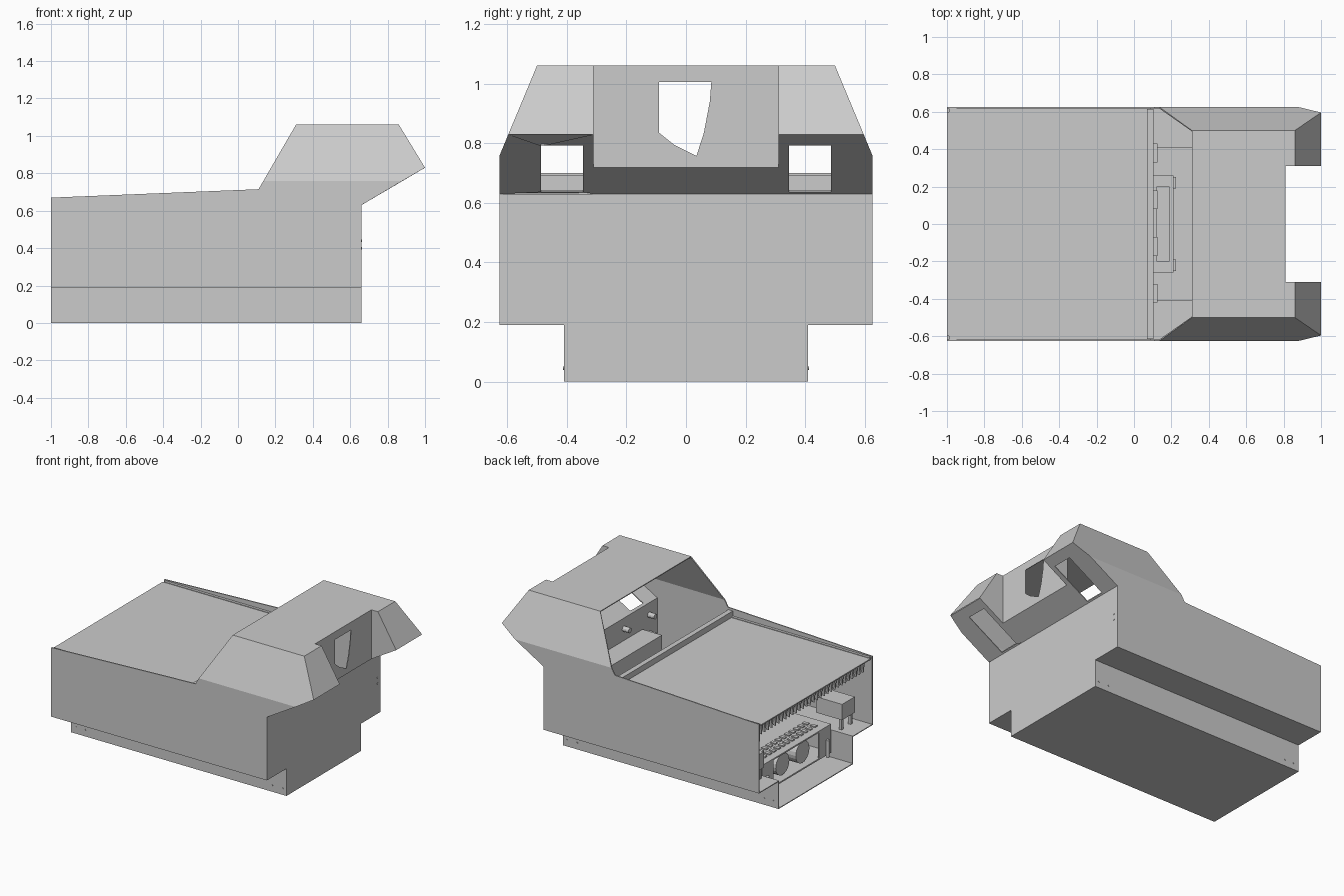
import bpy, bmesh, math
from mathutils import Matrix, Vector

if "Cube" in bpy.data.objects:
    bpy.data.objects.remove(bpy.data.objects["Cube"])


def finish(bm, name):
    me = bpy.data.meshes.new(name)
    bm.to_mesh(me)
    bm.free()
    ob = bpy.data.objects.new(name, me)
    bpy.context.collection.objects.link(ob)
    return ob


def add_box(bm, x0, x1, y0, y1, z0, z1):
    m = Matrix.Translation(((x0 + x1) / 2, (y0 + y1) / 2, (z0 + z1) / 2)) @ \
        Matrix.Diagonal((x1 - x0, y1 - y0, z1 - z0, 1))
    bmesh.ops.create_cube(bm, size=1, matrix=m)


def boxes(name, items):
    bm = bmesh.new()
    for b in items:
        add_box(bm, *b)
    return finish(bm, name)


def prism_x(name, outline, x0, x1):
    """Extrude a (y, z) outline along x."""
    bm = bmesh.new()
    f = bm.faces.new([bm.verts.new((x0, y, z)) for y, z in outline])
    r = bmesh.ops.extrude_face_region(bm, geom=[f])
    bmesh.ops.translate(bm, vec=(x1 - x0, 0, 0),
                        verts=[v for v in r['geom'] if isinstance(v, bmesh.types.BMVert)])
    bmesh.ops.recalc_face_normals(bm, faces=bm.faces[:])
    return finish(bm, name)


def add_cyl(bm, loc, axis, r, depth, seg=12):
    rot = Vector((0, 0, 1)).rotation_difference(Vector(axis)).to_matrix().to_4x4()
    bmesh.ops.create_cone(bm, cap_ends=True, segments=seg, radius1=r, radius2=r,
                          depth=depth, matrix=Matrix.Translation(loc) @ rot)


# Outer shell: half outlines mirrored across y = 0
W, T, N = 0.625, 0.41, 0.31
shell = bmesh.new()


def mir(pts):
    return [(x, -y, z) for x, y, z in reversed(pts)]


def face(pts):
    shell.faces.new([shell.verts.new(p) for p in pts])


def pair(*pts):
    face(pts)
    face(mir(pts))


def across(*pts):
    face(list(pts) + mir(pts))


A, B, C = (0.66, W, 0.63), (0.88, W, 0.76), (1.0, 0.596, 0.83)
D, E, F = (0.86, 0.5, 1.06), (0.31, 0.5, 1.06), (0.136, W, 0.76)
G, H, K, L = (0.81, N, 0.718), (1.0, N, 0.83), (0.86, N, 1.06), (0.81, N, 1.06)
M = (0.66, N, 0.63)
pair((-1, W, 0.19), (0.66, W, 0.19), A, B, F, (0.11, W, 0.715), (-1, W, 0.67))  # side
pair((-1, T, 0.19), (0.66, T, 0.19), (0.66, W, 0.19), (-1, W, 0.19))            # ledge
pair((-1, T, 0), (0.66, T, 0), (0.66, T, 0.19), (-1, T, 0.19))                  # tub side
across((-1, T, 0), (0.66, T, 0))                                               # floor
across((0.66, T, 0), (0.66, T, 0.19), (0.66, W, 0.19), A, M)                    # nose
pair(A, B, C, H, G, M)                                                         # chin
across(G, M)
pair(F, B, C, D, E)                                                            # cab side
pair(C, D, K, H)                                                               # brow
across(E, D, K, L)                                                             # roof
pair(G, H, K, L)                                                               # notch
across(G, L)
bmesh.ops.remove_doubles(shell, verts=shell.verts[:], dist=1e-4)
bmesh.ops.recalc_face_normals(shell, faces=shell.faces[:])
body = finish(shell, "body_shell")
sol = body.modifiers.new("thickness", 'SOLIDIFY')
sol.thickness, sol.offset = 0.008, -1

# Openings in the chin and the notch wall
cutters = [prism_x("notch_window_cutter",
                   [(-0.09, 1.005), (0.085, 1.005), (0.08, 0.94), (0.06, 0.835), (0.035, 0.757),
                    (-0.04, 0.795), (-0.09, 0.835)], 0.77, 0.85)]
for s in (-1, 1):
    y0, y1 = sorted((s * 0.345, s * 0.487))
    cutters.append(boxes("chin_window_cutter", [(0.67, 0.935, y0, y1, 0.60, 0.82)]))
for c in cutters:
    c.hide_render = True
    c.hide_viewport = True
    b = body.modifiers.new("opening", 'BOOLEAN')
    b.operation, b.solver, b.object = 'DIFFERENCE', 'EXACT', c

# Deck, its side flanges and the raised lip before the cab
boxes("deck_plate", [(-1, 0.08, -0.6, 0.6, 0.652, 0.66)])
boxes("deck_flanges", [(-0.99, 0.09, s * 0.608 - 0.009, s * 0.608 + 0.009, 0.648, 0.664)
                       for s in (-1, 1)])
boxes("deck_lip", [(0.07, 0.085, -0.615, 0.615, 0.3, 0.70), (0.085, 0.105, -0.615, 0.615, 0.69, 0.70)])

# Hanging comb of pointed fins at the open rear
bm = bmesh.new()
for i in range(30):
    y = -0.56 + i * 0.0386
    top = [bm.verts.new((x, y + d, 0.652)) for x, d in
           ((-0.975, -0.014), (-0.975, 0.014), (-0.955, 0.014), (-0.955, -0.014))]
    tip = [bm.verts.new((x, y, 0.57)) for x in (-0.975, -0.955)]
    for f in ((top[0], top[1], tip[0]), (top[2], top[3], tip[1]), (top[1], top[2], tip[1], tip[0]),
              (top[3], top[0], tip[0], tip[1]), tuple(top)):
        bm.faces.new(f)
bmesh.ops.recalc_face_normals(bm, faces=bm.faces[:])
finish(bm, "rear_comb")

# Rear machinery housing: open-fronted box with slotted top
boxes("machine_housing", [
    (-0.85, -0.45, -0.38, 0.38, 0.24, 0.25), (-0.85, -0.45, -0.38, 0.38, 0.05, 0.06),
    (-0.46, -0.45, -0.38, 0.38, 0.06, 0.24),
    (-0.85, -0.45, -0.38, -0.37, 0.06, 0.24), (-0.85, -0.45, 0.37, 0.38, 0.06, 0.24),
    (-0.85, -0.84, -0.37, -0.25, 0.06, 0.24), (-0.85, -0.84, 0.25, 0.37, 0.06, 0.24)])
boxes("housing_slats", [(-0.8 + 0.06 * j, -0.76 + 0.06 * j, -0.3 + 0.05 * i, -0.275 + 0.05 * i, 0.25, 0.258)
                        for i in range(13) for j in (0, 1)])
bm = bmesh.new()
for s in (-1, 1):
    add_cyl(bm, (-0.74, s * 0.11, 0.15), (1, 0, 0), 0.075, 0.16, 20)
    add_cyl(bm, (-0.86, s * 0.33, 0.1), (0, 0, 1), 0.012, 0.12)
finish(bm, "housing_rotors")

# Side boxes on the ledges, with brackets
boxes("ledge_boxes", [(-0.9, -0.7, s * 0.5 - 0.07, s * 0.5 + 0.07, 0.27, 0.38) for s in (-1, 1)] +
      [(-0.89, -0.87, s * 0.5 + d - 0.01, s * 0.5 + d + 0.01, 0.19, 0.27)
       for s in (-1, 1) for d in (-0.05, 0.05)])

# Cab fittings behind the lip and on the nose wall
boxes("cab_console", [(0.1, 0.21, -0.26, 0.26, 0.36, 0.5), (0.21, 0.225, -0.25, -0.19, 0.38, 0.48),
                      (0.21, 0.225, 0.19, 0.25, 0.38, 0.48), (0.12, 0.19, -0.2, 0.2, 0.5, 0.53)])
boxes("lip_clips", [(0.1, 0.125, y - 0.05, y + 0.05, 0.58, 0.64)
                    for y in (-0.37, -0.12, 0.13, 0.38)])
boxes("nose_cabinet", [(0.5, 0.65, -0.45, 0.1, 0.2, 0.48)])
bm = bmesh.new()
for y, z in ((-0.53, 0.42), (-0.53, 0.55), (-0.25, 0.56)):
    add_cyl(bm, (0.63, y, z), (1, 0, 0), 0.018, 0.05)
finish(bm, "nose_knobs")

# Small rivets on the tub sides and nose
bm = bmesh.new()
for s in (-1, 1):
    for x in (-0.96, -0.89, 0.55, 0.63):
        add_cyl(bm, (x, s * T, 0.045), (0, 1, 0), 0.006, 0.006, 8)
for z in (0.40, 0.44):
    add_cyl(bm, (0.66, 0.59, z), (1, 0, 0), 0.006, 0.006, 8)
finish(bm, "rivets")

# Centre the model on the ground
for o in bpy.context.collection.objects:
    o.location.z += 0.0
